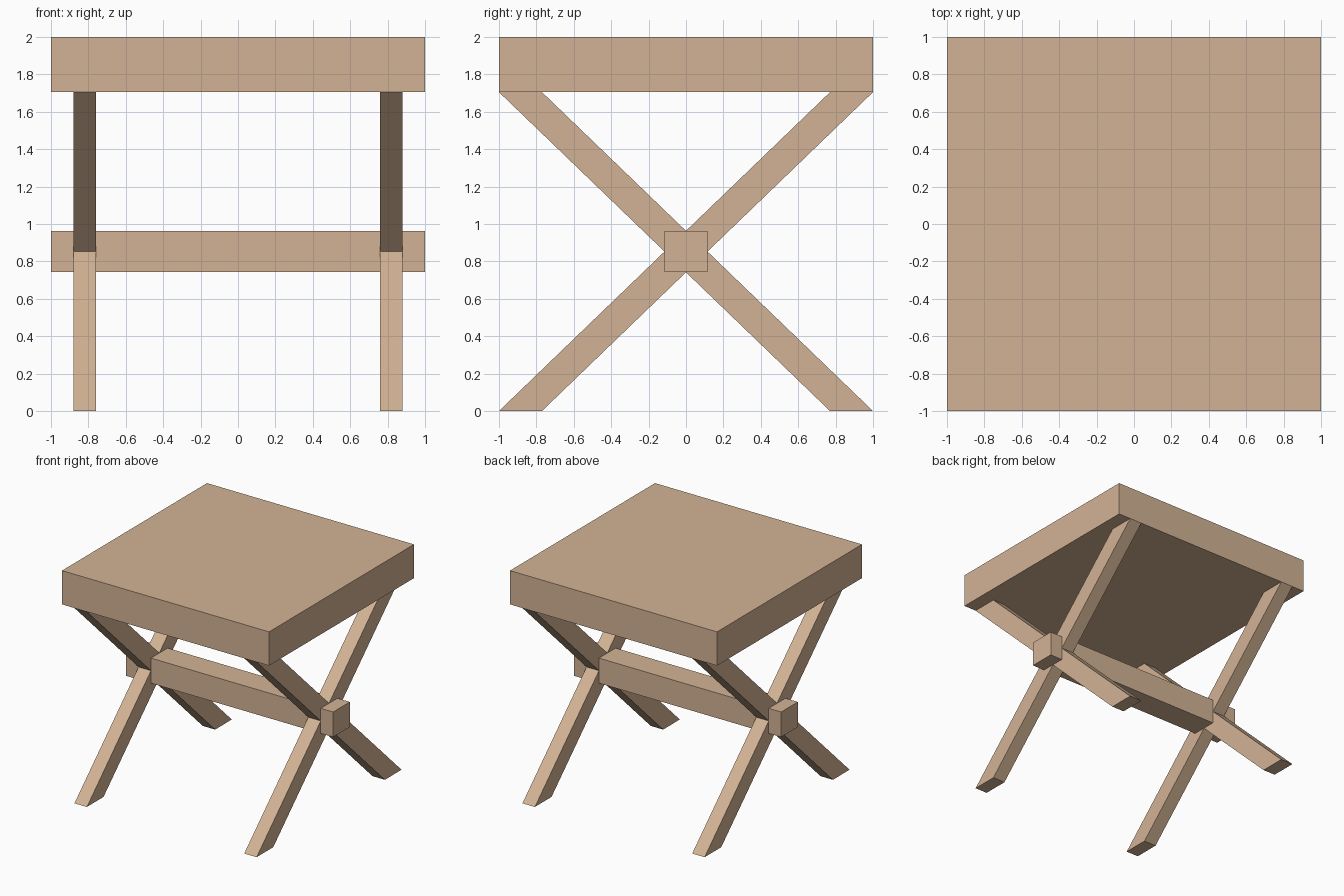
import bpy

if "Cube" in bpy.data.objects:
    bpy.data.objects.remove(bpy.data.objects["Cube"])

wood = bpy.data.materials.new("wood")
wood.diffuse_color = (0.65, 0.45, 0.3, 1)
wood.use_nodes = True
wood.node_tree.nodes["Principled BSDF"].inputs["Base Color"].default_value = wood.diffuse_color

SEAT_Z = 1.705   # underside of the seat
FOOT = 0.23      # leg width measured along y


def prism(name, profile, x0, x1):
    """Extrude a closed (y, z) profile, counter-clockwise seen from +x, from x0 to x1."""
    n = len(profile)
    verts = [(x, y, z) for x in (x0, x1) for y, z in profile]
    faces = [tuple(reversed(range(n))), tuple(range(n, 2 * n))]
    faces += [(i, (i + 1) % n, (i + 1) % n + n, i + n) for i in range(n)]
    mesh = bpy.data.meshes.new(name)
    mesh.from_pydata(verts, [], faces)
    mesh.materials.append(wood)
    obj = bpy.data.objects.new(name, mesh)
    bpy.context.collection.objects.link(obj)
    return obj


def rect(y, z0, z1):
    return [(-y, z0), (y, z0), (y, z1), (-y, z1)]


# Thick square seat
prism("seat", rect(1, SEAT_Z, 2), -1, 1)

# Stretcher running through both leg crossings
prism("stretcher", rect(FOOT / 2, 0.743, 0.962), -1, 1)

# Crossed slanted legs at each end, cut flat at floor and seat
rising = [(-1, 0), (FOOT - 1, 0), (1, SEAT_Z), (1 - FOOT, SEAT_Z)]
falling = [(-y, z) for y, z in reversed(rising)]
for side, x0 in (("left", -0.88), ("right", 0.76)):
    prism(side + "_rising_leg", rising, x0, x0 + 0.12)
    prism(side + "_falling_leg", falling, x0, x0 + 0.12)
